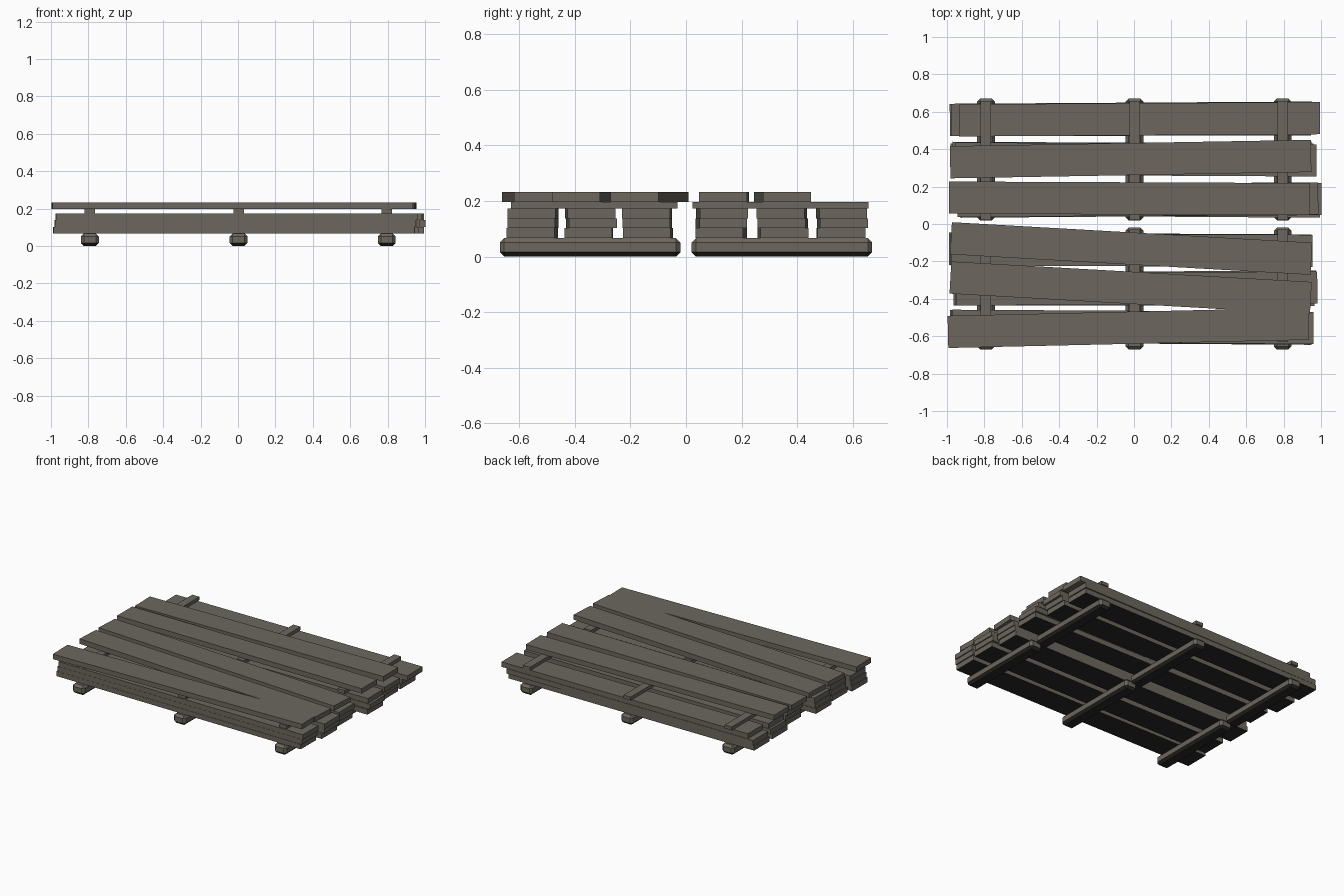
import bpy, math, random

if "Cube" in bpy.data.objects:
    bpy.data.objects.remove(bpy.data.objects["Cube"])
random.seed(4)


def flat(name, rgb):
    m = bpy.data.materials.new(name)
    m.diffuse_color = (*rgb, 1)
    m.use_nodes = True
    m.node_tree.nodes["Principled BSDF"].inputs["Base Color"].default_value = m.diffuse_color
    return m


wood = flat("weathered_grey_wood", (0.15, 0.137, 0.113))
damp = flat("damp_black_underside", (0.023, 0.022, 0.020))


def box(name, size, loc, angle=0.0, bevel=0.0, damp_base=False):
    bpy.ops.mesh.primitive_cube_add(size=1, location=loc, rotation=(0, 0, math.radians(angle)))
    ob = bpy.context.object
    ob.name = name
    ob.scale = size
    bpy.ops.object.transform_apply(location=False, rotation=False, scale=True)
    ob.data.materials.append(wood)
    if bevel:
        m = ob.modifiers.new("chamfer", 'BEVEL')
        m.width = bevel
        m.segments = 1
        bpy.ops.object.modifier_apply(modifier="chamfer")
    if damp_base:
        # faces turned to the ground are black
        ob.data.materials.append(damp)
        for p in ob.data.polygons:
            p.material_index = 1 if p.normal.z < -0.3 else 0
    return ob


BEAM_H, PLANK_H, STICK_H = 0.067, 0.0353, 0.024
PLANK_L, PLANK_W = 1.93, 0.172
STACK_TOP = BEAM_H + 3 * PLANK_H
TOP_Z = STACK_TOP + STICK_H + PLANK_H / 2

# chamfered ground beams and thin spacer sticks, three per stack
for side, label in ((-1, "front"), (1, "back")):
    for x in (-0.792, 0.003, 0.795):
        box(label + "_ground_beam", (0.095, 0.65, BEAM_H),
            (x, side * 0.345, BEAM_H / 2), bevel=0.016, damp_base=True)
        y = -0.33 if side < 0 else 0.34
        box(label + "_spacer_stick", (0.056, 0.60 if side < 0 else 0.635, STICK_H),
            (x, y, STACK_TOP + STICK_H / 2))

# stacked planks: (upper centre x, lower centre x, centre y, angle of upper plank)
columns = [
    (-0.005, -0.02, -0.55, 0.2), (0.015, 0.0, -0.345, -0.1), (-0.01, -0.025, -0.14, 0.3),
    (0.02, 0.03, 0.13, -0.2), (0.01, -0.015, 0.345, 0.1), (0.03, -0.02, 0.56, 0.2),
]
for x, low_x, y, a in columns:
    for layer in range(3):
        dy = 0.0
        px = x
        if layer < 2:
            px = low_x + layer * 0.008
            dy = random.uniform(-0.006, 0.006)
            a = random.uniform(-0.5, 0.5)
        box("stacked_plank", (PLANK_L, PLANK_W, PLANK_H),
            (px, y + dy, BEAM_H + (layer + 0.5) * PLANK_H), a, damp_base=(layer == 0))

# loose planks on the spacers, lying askew: (centre x, centre y, angle)
loose = [
    (-0.015, -0.131, -3.25), (-0.018, -0.341, -3.25), (-0.03, -0.555, 1.3),
    (-0.025, 0.137, -0.25), (-0.018, 0.347, 1.0),
]
for x, y, a in loose:
    box("loose_top_plank", (PLANK_L, PLANK_W, PLANK_H), (x, y, TOP_Z), a)
